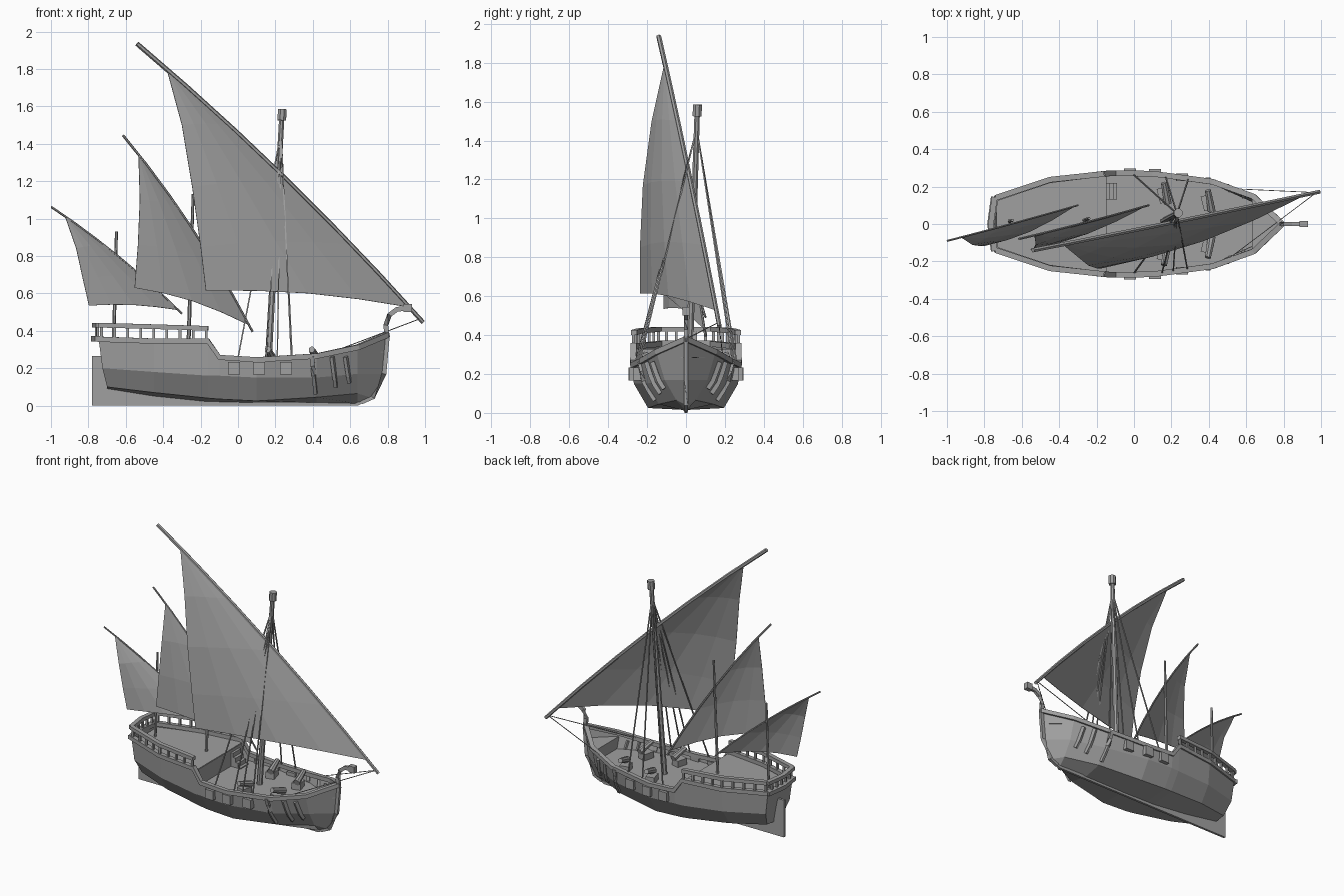
import bpy, bmesh, math
from mathutils import Vector as V

if "Cube" in bpy.data.objects:
    bpy.data.objects.remove(bpy.data.objects["Cube"])

grey = bpy.data.materials.new("plain grey")
grey.diffuse_color = (0.35, 0.35, 0.35, 1)
grey.use_nodes = True
grey.node_tree.nodes["Principled BSDF"].inputs["Base Color"].default_value = grey.diffuse_color


def mesh(name, verts, faces, thick=0.0):
    me = bpy.data.meshes.new(name)
    me.from_pydata([tuple(v) for v in verts], [], faces)
    bm = bmesh.new()
    bm.from_mesh(me)
    bmesh.ops.remove_doubles(bm, verts=bm.verts, dist=1e-5)
    bmesh.ops.recalc_face_normals(bm, faces=bm.faces)
    bm.to_mesh(me)
    bm.free()
    me.materials.append(grey)
    ob = bpy.data.objects.new(name, me)
    bpy.context.collection.objects.link(ob)
    if thick:
        m = ob.modifiers.new("thickness", 'SOLIDIFY')
        m.thickness, m.offset = thick, 0
    return ob


def box(name, c, s, rot=0.0):
    """Box by centre and size, turned about z."""
    vs = []
    for i in range(8):
        x, y, z = [(1 if i >> k & 1 else -1) * s[k] / 2 for k in range(3)]
        vs.append((c[0] + x * math.cos(rot) - y * math.sin(rot),
                   c[1] + x * math.sin(rot) + y * math.cos(rot), c[2] + z))
    return mesh(name, vs, [(0, 1, 3, 2), (4, 6, 7, 5), (0, 4, 5, 1), (2, 3, 7, 6), (0, 2, 6, 4), (1, 5, 7, 3)])


def sweep(name, pts, w, h=None, n=4, taper=1.0):
    """Bar (n=4) or rod along a path; w and h are full width and height."""
    pts = [V(p) for p in pts]
    h = h or w
    vs, fs = [], []
    for i, p in enumerate(pts):
        t = (pts[min(i + 1, len(pts) - 1)] - pts[max(i - 1, 0)]).normalized()
        up = V((0, 0, 1)) if abs(t.z) < 0.95 else V((1, 0, 0))
        a = t.cross(up).normalized()
        b = a.cross(t)
        k = 1 + (taper - 1) * i / (len(pts) - 1)
        r = 0.7071 if n == 4 else 0.5
        for j in range(n):
            q = 2 * math.pi * (j + 0.5) / n
            vs.append(p + a * (math.cos(q) * w * r * k) + b * (math.sin(q) * h * r * k))
    for i in range(len(pts) - 1):
        for j in range(n):
            fs.append((i * n + j, i * n + (j + 1) % n, (i + 1) * n + (j + 1) % n, (i + 1) * n + j))
    fs += [tuple(range(n)), tuple(range(len(vs) - n, len(vs)))]
    return mesh(name, vs, fs)


# Hull stations: x, keel z, chine y z, bilge y z, rail y z
ST = [(-0.745, .09, .085, .10, .135, .20, .140, .355),
      (-0.45, .05, .155, .07, .225, .18, .240, .345),
      (-0.16, .02, .190, .04, .265, .16, .275, .345),
      (-0.10, .02, .195, .035, .268, .16, .278, .258),
      (0.10, .015, .195, .025, .268, .15, .275, .245),
      (0.42, .015, .140, .045, .205, .15, .232, .265),
      (0.64, .010, .050, .065, .110, .17, .152, .312),
      (0.80, .010, .0, .04, .0, .17, .0, .38)]


def section(x):
    for a, b in zip(ST, ST[1:]):
        if x <= b[0]:
            break
    t = max(0, min(1, (x - a[0]) / (b[0] - a[0])))
    s = [p + (q - p) * t for p, q in zip(a, b)]
    return [(0, s[1]), (s[2], s[3]), (s[4], s[5]), (s[6], s[7])]


def side(x, z):
    """Hull half width at x and height z."""
    s = section(x)
    for (y0, z0), (y1, z1) in zip(s, s[1:]):
        if z <= z1:
            return y0 + (y1 - y0) * max(0, (z - z0) / (z1 - z0))
    return s[-1][0]


# Hull shell
verts, faces = [], []
for st in ST:
    sec = section(st[0])
    dx = [0.045, 0.045, 0.02, 0] if st is ST[0] else [-0.15, -0.08, -0.02, 0] if st is ST[-1] else [0] * 4
    half = [(st[0] + dx[k], y, z) for k, (y, z) in enumerate(sec)]
    verts += [(x, -y, z) for x, y, z in half[:0:-1]] + half
for i in range(len(ST) - 1):
    for k in range(6):
        a = i * 7 + k
        faces.append((a, a + 1, a + 8, a + 7))
faces.append(tuple(range(7)))
mesh("hull", verts, faces)


# Decks and bulkheads
def deck(name, xs, z):
    vs = [(x, s * max(0, side(x, z) - 0.004), z) for x in xs for s in (-1, 1)]
    mesh(name, vs, [(2 * i, 2 * i + 1, 2 * i + 3, 2 * i + 2) for i in range(len(xs) - 1)], 0.006)


deck("quarter_deck", [-0.735, -0.45, -0.15], 0.325)
deck("main_deck", [-0.15, -0.1, 0.1, 0.42, 0.635], 0.205)
deck("fore_deck", [0.63, 0.7, 0.78], 0.285)
for name, x, z in (("quarter_bulkhead", -0.15, 0.325), ("fore_bulkhead", 0.633, 0.285)):
    a, b = side(x, 0.2) - .004, side(x, z) - .004
    mesh(name, [(x, -a, .2), (x, a, .2), (x, b, z), (x, -b, z)], [(0, 1, 2, 3)], 0.006)
for i in range(4):
    box("stair_step", (-0.14 + i * 0.02, 0.175, 0.255 - i * 0.015), (0.02, 0.09, 0.1 - i * 0.03))

# Gunwale and quarter deck railing
for s in (-1, 1):
    sweep("gunwale", [(st[0], s * (st[6] - 0.006), st[7]) for st in ST], 0.03, 0.028)
    sweep("hand_rail", [(-0.74, s * .14, .43), (-0.45, s * .237, .422), (-0.16, s * .268, .413)], 0.03, 0.025)
    for i in range(9):
        x = -0.73 + i * 0.07
        box("rail_post", (x, s * (side(x, .34) - 0.003), 0.385), (0.014, 0.014, 0.07))
stern = [(-0.745, -.145), (-0.765, 0), (-0.745, .145)]
sweep("stern_gunwale", [(x, y, .357) for x, y in stern], 0.04, 0.028)
sweep("stern_rail", [(x, y, .43) for x, y in stern], 0.03, 0.025)
for i in range(-2, 3):
    box("stern_post", (-0.757 + abs(i) * 0.004, i * 0.05, 0.39), (0.014, 0.014, 0.07))

# Keel and rudder plate
prof = [(-0.78, 0), (0.64, 0), (0.68, 0.02), (0.4, 0.03), (-0.1, 0.03), (-0.69, 0.11), (-0.73, 0.265), (-0.78, 0.265)]
mesh("keel_and_rudder", [(x, y, z) for y in (-.008, .008) for x, z in prof],
     [tuple(range(8)), tuple(range(8, 16))] + [(i, (i + 1) % 8, (i + 1) % 8 + 8, i + 8) for i in range(8)])

# Curled stem head
sweep("stem_post", [(0.66, 0, .02), (0.72, 0, .045), (0.78, 0, .17), (0.797, 0, .36), (0.79, 0, .43),
                    (0.81, 0, .485), (0.85, 0, .515), (0.895, 0, .52)], 0.02, 0.026)
box("stem_head", (0.908, 0, 0.522), (0.046, 0.034, 0.045))

# Gun ports, bow ribs and deck guns
for s in (-1, 1):
    for x in (-0.022, 0.112, 0.257):
        box("gun_port", (x, s * (side(x, .2) + 0.004), 0.2), (0.064, 0.04, 0.066))
    for x, z0 in ((0.395, .065), (0.503, .10), (0.575, .125)):
        path = []
        for i in range(5):
            z = z0 + (0.262 - z0) * i / 4
            xx = x + 0.02 * (1 - i / 4)
            path.append((xx, s * (side(xx, z) + 0.005), z))
        sweep("bow_rib", path, 0.018, 0.024)
    for x, y in ((0.16, 0.185), (0.395, 0.145)):
        box("gun_carriage", (x, s * (y - 0.03), 0.23), (0.06, 0.08, 0.045), s * 0.25)
        sweep("gun_barrel", [(x + 0.02, s * (y - 0.075), .262), (x, s * (y + 0.035), .30)], 0.045, n=8, taper=0.75)

# Masts: base, top, diameters
sweep("main_mast", [(0.16, .015, .2), (0.235, .058, 1.56)], 0.04, n=8, taper=0.75)
sweep("main_mast_head", [(0.234, .057, 1.525), (0.237, .059, 1.585)], 0.05, n=8)
sweep("middle_mast", [(-0.265, .02, .32), (-0.24, .03, 1.13)], 0.022, n=6, taper=0.7)
sweep("rear_mast", [(-0.665, .015, .32), (-0.65, .02, .93)], 0.02, n=6, taper=0.8)


# Slanted yards and triangular sails
def rig(name, top, low, bulge, r, s0, s1, leech, belly, lift):
    top, low = V(top), V(low)

    def yard(t):
        return top.lerp(low, t) + V((bulge * 0.5, 0, bulge)) * (4 * t * (1 - t))
    sweep(name + "_yard", [yard(i / 6) for i in range(7)], r, n=6, taper=0.9)
    leech = [yard(s0)] + [V(p) for p in leech]
    n, m = len(leech) - 1, 5
    vs = []
    for i in range(n + 1):
        y = yard(s0 + (s1 - s0) * i / n)
        for j in range(m):
            t = j / (m - 1)
            k = math.sin(math.pi * t) * i / n
            vs.append(leech[i].lerp(y, t) + V((0, -belly * k, lift * k)))
    mesh(name + "_sail", vs, [(i * m + j, i * m + j + 1, (i + 1) * m + j + 1, (i + 1) * m + j)
                              for i in range(n) for j in range(m - 1)], 0.004)


rig("main", (-0.54, -.14, 1.935), (0.99, .172, .445), 0.035, 0.026, 0.1, 0.95,
    [(-0.3, -.175, 1.5), (-0.245, -.22, 1.17), (-0.2, -.235, .85), (-0.172, -.235, .615)], 0.05, 0.03)
rig("middle", (-0.615, -.08, 1.445), (0.078, .10, .395), 0.035, 0.014, 0.11, 0.97,
    [(-0.525, -.11, 1.1), (-0.535, -.13, .86), (-0.553, -.135, .63)], 0.03, 0.03)
rig("rear", (-0.998, -.09, 1.062), (-0.30, .10, .492), 0.02, 0.012, 0.1, 0.97,
    [(-0.865, -.11, .84), (-0.83, -.115, .68), (-0.797, -.115, .535)], 0.03, 0.015)

# Shrouds and stays
for x, y in ((0.0, -.262), (0.15, -.26), (0.21, -.25), (0.285, -.24), (0.0, .262), (0.29, .24), (0.17, .25)):
    sweep("shroud", [(x, y, .255), (0.23, .055, 1.46)], 0.007)
for s in (-1, 1):
    sweep("yard_stay", [(0.5, s * .19, .285), (0.975, .168, .465)], 0.004)
